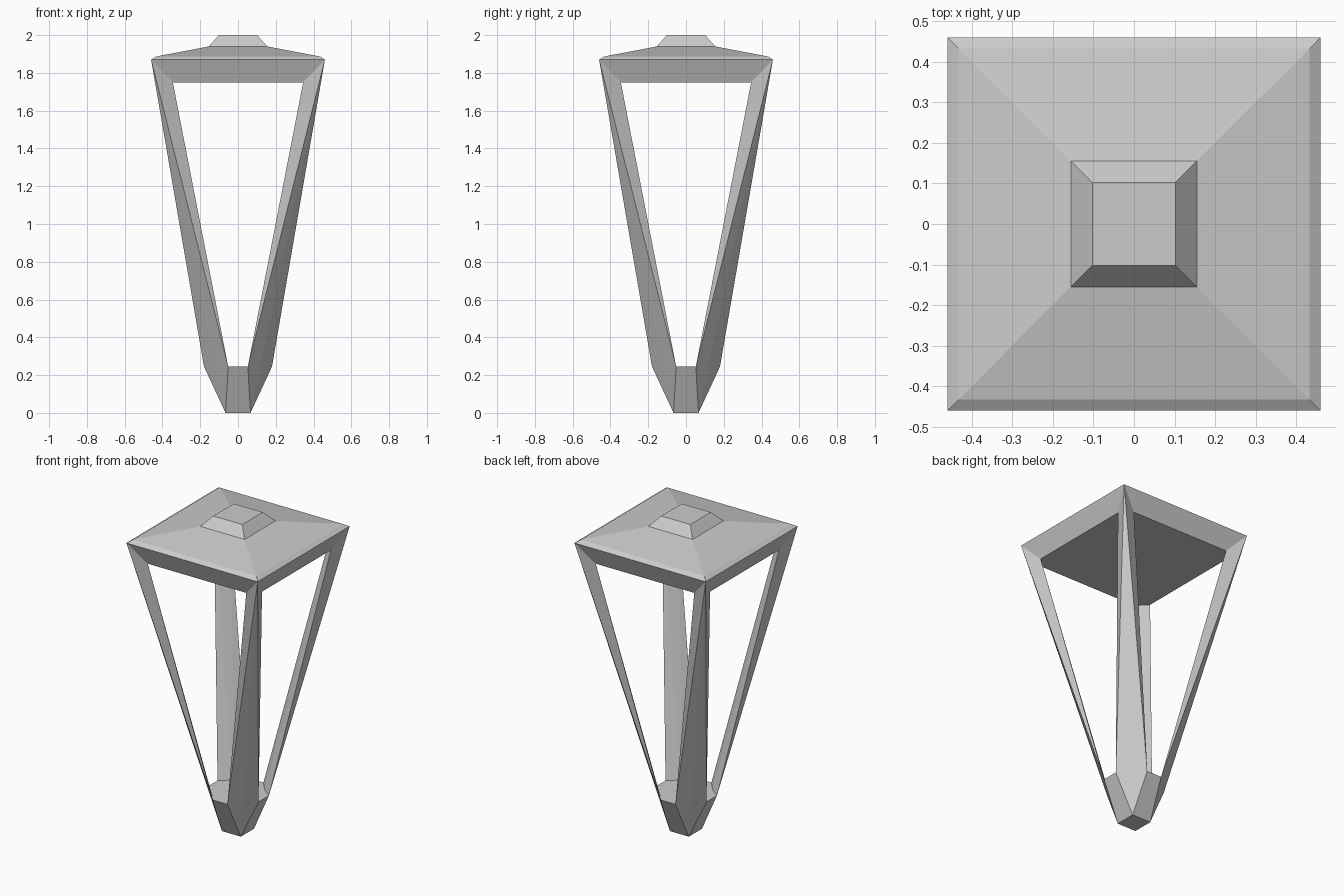
import bpy, bmesh

old = bpy.data.objects.get("Cube")
if old:
    bpy.data.objects.remove(old, do_unlink=True)

grey = bpy.data.materials.new("plain_grey")
grey.use_nodes = True
colour = (0.6, 0.6, 0.6, 1)
grey.diffuse_color = colour
grey.node_tree.nodes["Principled BSDF"].inputs["Base Color"].default_value = colour


def square(half, z):
    return [(x * half, y * half, z) for x in (-1, 1) for y in (-1, 1)]


def octagon(near, far, z):
    """Square with cut corners: every sign and order of (near, far)."""
    return [(sx * a, sy * b, z) for a, b in ((near, far), (far, near))
            for sx in (-1, 1) for sy in (-1, 1)]


def solid(name, points):
    """Flat-faced convex solid around the points."""
    bm = bmesh.new()
    for p in points:
        bm.verts.new(p)
    bmesh.ops.convex_hull(bm, input=bm.verts[:])
    bmesh.ops.dissolve_limit(bm, angle_limit=0.01, verts=bm.verts[:], edges=bm.edges[:])
    bmesh.ops.recalc_face_normals(bm, faces=bm.faces[:])
    mesh = bpy.data.meshes.new(name)
    bm.to_mesh(mesh)
    bm.free()
    mesh.materials.append(grey)
    obj = bpy.data.objects.new(name, mesh)
    bpy.context.collection.objects.link(obj)
    return obj


RIM, RIM_Z = 0.46, 1.87
FOOT = 0.066
UNDER = (0.345, 0.41, 1.75)    # cut-corner underside of the roof
SOCKET = (0.052, 0.18, 0.245)  # cut-corner top of the base

# Base socket, flaring up from a small square foot
solid("base_socket", square(FOOT, 0) + octagon(*SOCKET))

# Roof with sloping underside, narrow bevelled rim and shallow pitch
solid("roof", octagon(*UNDER) + square(RIM, RIM_Z)
      + square(0.433, 1.887) + square(0.155, 1.94))

# Stepped cap on the roof
solid("roof_cap", square(0.155, 1.94) + square(0.102, 2.0))

# Four tapering three-sided corner struts
for side, sx in (("right", -1), ("left", 1)):
    for end, sy in (("front", -1), ("back", 1)):
        pts = [(RIM, RIM, RIM_Z), (FOOT, FOOT, 0)]
        for near, far, z in (UNDER, SOCKET):
            pts += [(near, far, z), (far, near, z)]
        solid(f"strut_{end}_{side}", [(sx * x, sy * y, z) for x, y, z in pts])
